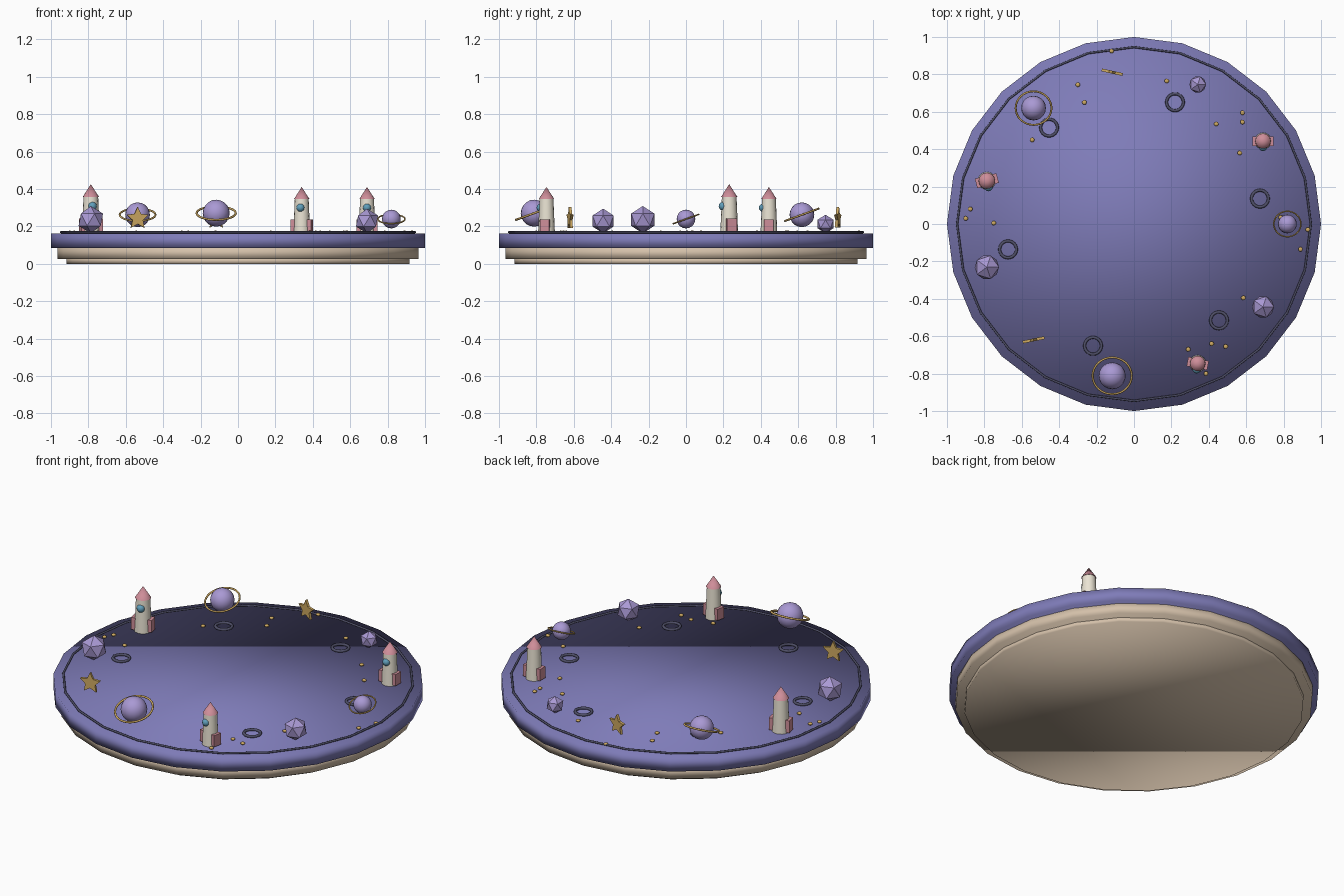
import bpy, math
from math import sin, cos, pi

if "Cube" in bpy.data.objects:
    bpy.data.objects.remove(bpy.data.objects["Cube"])


def material(name, rgb):
    m = bpy.data.materials.new(name)
    m.diffuse_color = (*rgb, 1)
    m.use_nodes = True
    m.node_tree.nodes["Principled BSDF"].inputs["Base Color"].default_value = m.diffuse_color
    return m


BLUE = material("night_blue", (0.21, 0.20, 0.48))
TAN = material("tan", (0.66, 0.53, 0.40))
DARK = material("dark_slate", (0.08, 0.08, 0.14))
GOLD = material("gold", (0.62, 0.40, 0.12))
LILAC = material("lilac", (0.40, 0.32, 0.66))
PINK = material("pink", (0.62, 0.27, 0.32))
CREAM = material("cream", (0.83, 0.78, 0.66))
GLASS = material("glass_blue", (0.12, 0.35, 0.50))


def finish(name, mat, smooth=None):
    ob = bpy.context.object
    ob.name = name
    ob.data.materials.append(mat)
    if smooth == "all":
        bpy.ops.object.shade_smooth()
    elif smooth:
        bpy.ops.object.shade_smooth_by_angle(angle=math.radians(40))
    return ob


def disc(name, r, z0, z1, mat):
    bpy.ops.mesh.primitive_cylinder_add(vertices=24, radius=r, depth=z1 - z0,
                                        location=(0, 0, (z0 + z1) / 2))
    finish(name, mat, "all")


def torus(name, loc, R, r, mat, segs=24, rot=(0, 0, 0)):
    bpy.ops.mesh.primitive_torus_add(major_radius=R, minor_radius=r, major_segments=segs,
                                     minor_segments=8, location=loc, rotation=rot)
    return finish(name, mat, "all")


def ball(name, loc, r, mat, segs=20, flat=1.0):
    bpy.ops.mesh.primitive_uv_sphere_add(segments=segs, ring_count=segs // 2, radius=r, location=loc)
    bpy.context.object.scale.z = flat
    return finish(name, mat, "all")


def cone(name, loc, r1, r2, depth, mat):
    bpy.ops.mesh.primitive_cone_add(vertices=16, radius1=r1, radius2=r2, depth=depth, location=loc)
    return finish(name, mat, True)


# Decorations: each stands on the plate at (x, y)
FLOOR = 0.163


def planet(x, y, r, _):
    z = 0.168 + 1.43 * r
    ball("planet", (x, y, z), r, LILAC)
    torus("planet_ring", (x, y, z), 1.45 * r, 0.08 * r, GOLD, 32, (0.35, 0, 0))


def rocket(x, y, s, turn):
    def at(dx, dy, dz):
        return (x + s * (dx * cos(turn) - dy * sin(turn)),
                y + s * (dx * sin(turn) + dy * cos(turn)), FLOOR + s * dz)
    cone("rocket_body", at(0, 0, 0.0925), 0.045 * s, 0.037 * s, 0.185 * s, CREAM)
    cone("rocket_nose", at(0, 0, 0.216), 0.041 * s, 0.0, 0.064 * s, PINK)
    ball("rocket_window", at(0, -0.032, 0.137), 0.022 * s, GLASS, 12)
    for side in (-1, 1):
        bpy.ops.mesh.primitive_cube_add(size=1, location=at(side * 0.041, 0, 0.04), rotation=(0, 0, turn))
        bpy.context.object.scale = (0.03 * s, 0.05 * s, 0.068 * s)
        finish("rocket_fin", PINK)


def gem(x, y, r, _):
    bpy.ops.mesh.primitive_ico_sphere_add(subdivisions=1, radius=r, location=(x, y, FLOOR + r))
    finish("gem_asteroid", LILAC)


def star(x, y, r, turn):
    t = 0.0075
    ring = [((r if k % 2 == 0 else r * 0.48) * sin(k * pi / 5),
             (r if k % 2 == 0 else r * 0.48) * cos(k * pi / 5)) for k in range(10)]
    verts = [(a, -t, b) for a, b in ring] + [(a, t, b) for a, b in ring]
    faces = [tuple(range(9, -1, -1)), tuple(range(10, 20))]
    faces += [(k, (k + 1) % 10, (k + 1) % 10 + 10, k + 10) for k in range(10)]
    faces = [tuple(reversed(f)) for f in faces]
    me = bpy.data.meshes.new("star")
    me.from_pydata(verts, [], faces)
    ob = bpy.data.objects.new("star", me)
    bpy.context.collection.objects.link(ob)
    ob.location = (x, y, 0.243)
    ob.rotation_euler.z = turn
    me.materials.append(GOLD)


# Stepped plate
disc("foot_plate", 0.917, 0.0, 0.03, TAN)
disc("base_plate", 0.966, 0.025, 0.09, TAN)
disc("top_plate", 1.0, 0.085, 0.163, BLUE)
torus("rim_line", (0, 0, 0.169), 0.946, 0.006, DARK)

# Eleven decorations around the rim, cycling through four kinds: (size, turn)
kinds = (planet, rocket, gem, star)
params = [(0.05, 0), (1.0, 0), (0.05, 0), (0.06, -0.22), (0.066, 0), (1.06, 0.25),
          (0.073, 0), (0.062, 0.2), (0.072, 0), (1.0, -0.2), (0.066, 0)]
for i, (size, turn) in enumerate(params):
    a = 2 * pi * i / 11
    kinds[i % 4](0.82 * cos(a), 0.82 * sin(a), size, turn)

# Six craters
for i in range(6):
    a = math.radians(11.4 + 60 * i)
    torus("crater", (0.687 * cos(a), 0.687 * sin(a), 0.168), 0.045, 0.008, DARK)

# Scattered gold dots
dots = [(-0.12, 0.925), (0.175, 0.765), (-0.30, 0.745), (-0.265, 0.65), (-0.545, 0.45),
        (-0.875, 0.08), (-0.90, 0.03), (-0.75, 0.005), (0.58, 0.595), (0.58, 0.545),
        (0.44, 0.535), (0.565, 0.38), (0.785, 0.035), (0.93, -0.03), (0.89, -0.135),
        (0.585, -0.395), (0.415, -0.64), (0.49, -0.655), (0.29, -0.67), (0.385, -0.80)]
for x, y in dots:
    ball("gold_dot", (x, y, 0.170), 0.013, GOLD, 10, 0.6)
